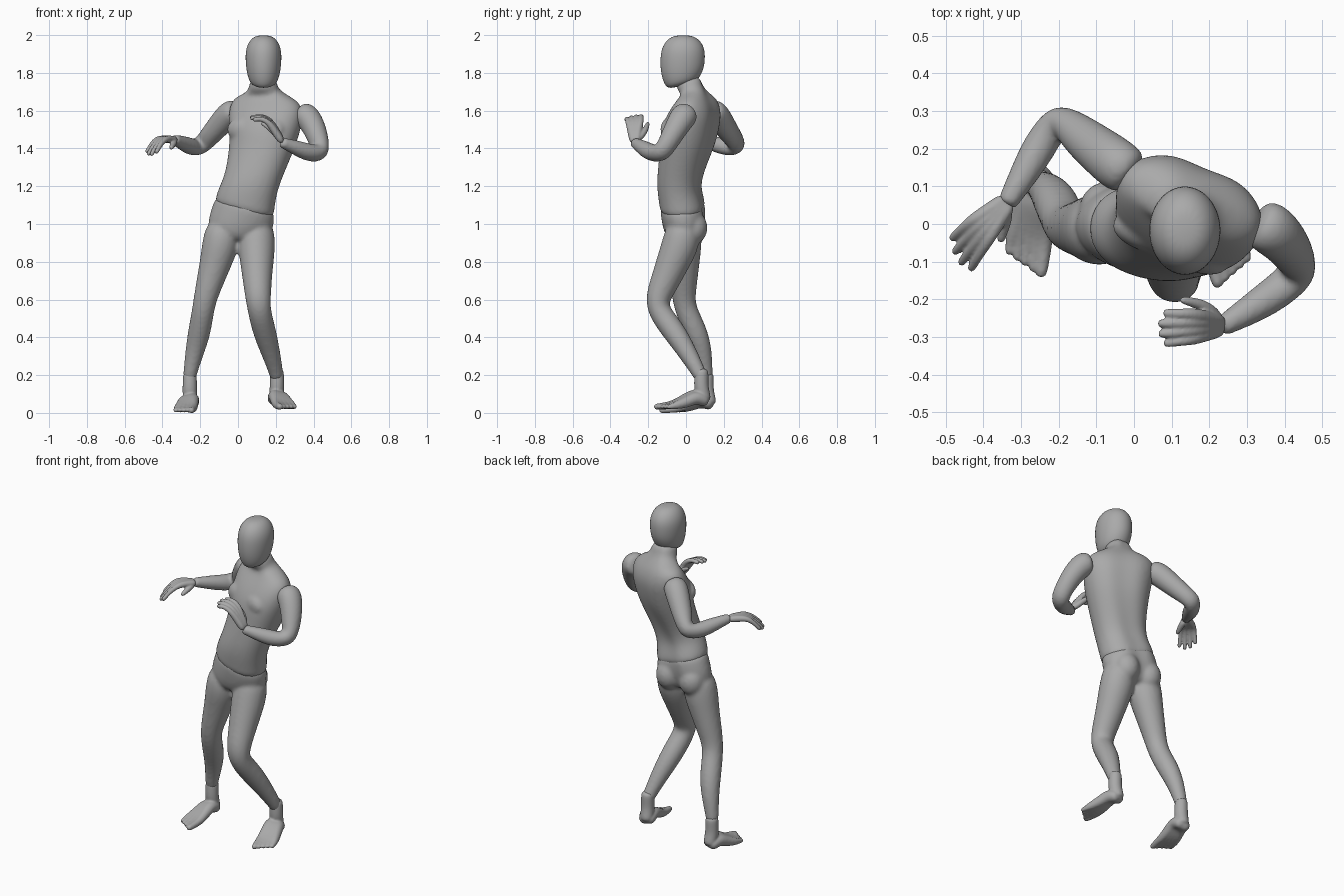
import bpy, bmesh, math
from mathutils import Vector

if "Cube" in bpy.data.objects:
    bpy.data.objects.remove(bpy.data.objects["Cube"])

SIDES = 16
grey = bpy.data.materials.new("mannequin grey")
grey.use_nodes = True
colour = (.4, .4, .4, 1)
grey.diffuse_color = colour
grey.node_tree.nodes["Principled BSDF"].inputs["Base Color"].default_value = colour


def skin(bm, rings):
    """Join a list of rings into a closed skin."""
    loops = [[bm.verts.new(p) for p in ring] for ring in rings]
    for a, b in zip(loops, loops[1:]):
        for i in range(SIDES):
            j = (i + 1) % SIDES
            bm.faces.new((a[i], a[j], b[j], b[i]))
    bm.faces.new(loops[0][::-1])
    bm.faces.new(loops[-1])


def tube(bm, path):
    """Round limb through (x, y, z, radius) stations."""
    pts = [Vector(p[:3]) for p in path]
    rings, u = [], None
    for i, c in enumerate(pts):
        t = (pts[min(i + 1, len(pts) - 1)] - pts[max(i - 1, 0)]).normalized()
        u = t.orthogonal() if u is None else u - t * u.dot(t)
        u.normalize()
        v = t.cross(u)
        r = path[i][3] * 1.03
        angles = [math.tau * k / SIDES for k in range(SIDES)]
        rings.append([c + (u * math.cos(a) + v * math.sin(a)) * r for a in angles])
    skin(bm, rings)


def trunk(bm, stations, groove=0, power=1.0):
    """Oval sections: x, y, z, half width, half depth, yaw, roll, pitch."""
    rings = []
    for x, y, z, w, d, yaw, roll, pitch in stations:
        ring, turn = [], math.radians(yaw)
        for k in range(SIDES):
            a = math.tau * k / SIDES
            c, s = math.cos(a), math.sin(a)
            lx = math.copysign(abs(c) ** power, c) * w * 1.02
            ly = math.copysign(abs(s) ** power, s) * d * 1.02
            if s > .99:  # hollow along the spine
                ly *= 1 - groove
            ring.append(Vector((x + lx * math.cos(turn) - ly * math.sin(turn),
                                y + lx * math.sin(turn) + ly * math.cos(turn),
                                z + roll * lx + pitch * ly)))
        rings.append(ring)
    skin(bm, rings)


def ball(bm, centre, size, yaw=0):
    """Flattened muscle shape."""
    made = bmesh.ops.create_uvsphere(bm, u_segments=16, v_segments=10, radius=1)["verts"]
    turn = math.radians(yaw)
    for v in made:
        x, y, z = (v.co[i] * size[i] for i in range(3))
        v.co = Vector(centre) + Vector((x * math.cos(turn) - y * math.sin(turn),
                                        x * math.sin(turn) + y * math.cos(turn), z))


def finish(name, bm, voxel=None, smooth=4):
    """Make the object; a voxel size blends overlapping pieces into one skin."""
    bmesh.ops.recalc_face_normals(bm, faces=bm.faces)
    mesh = bpy.data.meshes.new(name)
    bm.to_mesh(mesh)
    bm.free()
    mesh.materials.append(grey)
    for p in mesh.polygons:
        p.use_smooth = True
    ob = bpy.data.objects.new(name, mesh)
    bpy.context.collection.objects.link(ob)
    sub = ob.modifiers.new("round", 'SUBSURF')
    sub.levels = sub.render_levels = 2
    if voxel:
        blend = ob.modifiers.new("blend", 'REMESH')
        blend.mode = 'VOXEL'
        blend.voxel_size = voxel
        blend.use_smooth_shade = True
        soft = ob.modifiers.new("soften", 'SMOOTH')
        soft.factor = .5
        soft.iterations = smooth


# Head
bm = bmesh.new()
trunk(bm, [(.135, -.015, 1.733, .052, .07, 0, 0, .3),
           (.135, -.02, 1.757, .077, .094, 0, 0, .25),
           (.135, -.02, 1.81, .09, .114, 0, 0, .1),
           (.135, -.018, 1.87, .096, .119, 0, 0, 0),
           (.135, -.015, 1.93, .094, .115, 0, 0, 0),
           (.135, -.015, 1.978, .07, .086, 0, 0, 0),
           (.135, -.015, 2, .033, .04, 0, 0, 0)])
finish("head", bm)

# Torso with neck and chest muscles
bm = bmesh.new()
trunk(bm, [(.03, -.013, 1.05, .155, .12, -8, -.26, 0),
           (.037, -.018, 1.11, .156, .122, -8, -.24, 0),
           (.055, -.035, 1.18, .148, .115, -10, -.2, 0),
           (.08, -.03, 1.25, .15, .12, -14, -.12, 0),
           (.105, -.012, 1.33, .162, .128, -18, -.08, 0),
           (.13, .01, 1.42, .178, .138, -22, -.05, 0),
           (.14, .022, 1.5, .194, .143, -22, -.05, 0),
           (.147, .04, 1.57, .204, .132, -22, -.05, 0),
           (.15, .052, 1.63, .2, .104, -22, -.05, 0),
           (.147, .056, 1.668, .165, .078, -22, -.04, 0),
           (.138, .045, 1.695, .098, .068, -15, 0, .1),
           (.134, .02, 1.725, .074, .07, 0, 0, .2),
           (.134, .01, 1.78, .068, .066, 0, 0, .2)], groove=.14, power=.92)
for px, py in ((.17, -.085), (.02, -.025)):
    ball(bm, (px, py, 1.5), (.085, .045, .065), -22)
finish("torso", bm, .01, 6)

# Hips and legs in one skin
bm = bmesh.new()
trunk(bm, [(.037, -.017, 1.125, .15, .118, -8, -.26, 0),
           (.03, -.013, 1.07, .162, .122, -8, -.22, 0),
           (.015, -.008, 1.01, .174, .12, -4, -.12, 0),
           (.008, -.01, .95, .165, .105, 0, 0, 0),
           (.005, -.01, .905, .09, .075, 0, 0, 0)], groove=.22)
for px in (.088, -.07):
    ball(bm, (px, .038, .98), (.078, .078, .09))
tube(bm, [(.1, -.005, 1.02, .085), (.098, -.025, .9, .1), (.1, -.068, .8, .088),
          (.102, -.11, .7, .076), (.107, -.153, .6, .066), (.113, -.143, .535, .06),
          (.14, -.062, .43, .062), (.173, .008, .32, .05), (.203, .07, .21, .037),
          (.207, .085, .175, .035)])
tube(bm, [(-.073, -.01, 1.02, .085), (-.09, -.015, .9, .099), (-.117, -.012, .8, .084),
          (-.147, -.012, .7, .072), (-.175, -.012, .6, .06), (-.187, .005, .53, .058),
          (-.206, .058, .42, .06), (-.23, .09, .32, .049), (-.254, .105, .21, .036),
          (-.256, .11, .175, .034)])
finish("hips_and_legs", bm, .011, 5)

# Arms
bm = bmesh.new()
tube(bm, [(0, .125, 1.6, .06), (-.04, .155, 1.593, .07), (-.098, .2, 1.525, .062),
          (-.155, .245, 1.46, .053), (-.2, .28, 1.41, .048), (-.242, .222, 1.405, .047),
          (-.285, .145, 1.425, .04), (-.33, .067, 1.444, .028), (-.34, .05, 1.446, .026)])
finish("right_arm", bm, .009, 3)
bm = bmesh.new()
tube(bm, [(.32, .01, 1.585, .06), (.362, -.01, 1.578, .072), (.402, -.048, 1.515, .062),
          (.428, -.09, 1.44, .054), (.44, -.13, 1.372, .05), (.377, -.183, 1.375, .048),
          (.305, -.23, 1.405, .039), (.24, -.268, 1.428, .028), (.23, -.274, 1.436, .026)])
finish("left_arm", bm, .009, 3)


def hand(name, wrist, knuckle, mid, tip, step, spread, thumb):
    """Four fingers run from the wrist, little to index, plus a thumb."""
    bm = bmesh.new()
    wrist, knuckle, mid, tip, step, spread = map(
        Vector, (wrist, knuckle, mid, tip, step, spread))
    for i, reach in enumerate((.82, 1, 1.06, .95)):
        k = i - 1.5
        root = knuckle + step * k
        bend = root.lerp(mid + (step + spread) * k / 2, reach)
        end = root.lerp(tip + spread * k, reach)
        path = [(wrist + step * k * .3, .019), (wrist.lerp(root, .55), .02),
                (root, .016), (bend, .0125), (bend.lerp(end, .7), .0115), (end, .01)]
        tube(bm, [(*p, r) for p, r in path])
    tube(bm, thumb)
    finish(name, bm, .0045, 3)


# Hands
hand("right_hand", (-.332, .063, 1.445), (-.405, -.012, 1.452), (-.437, -.05, 1.42),
     (-.468, -.09, 1.365), (.015, -.016, 0), (.02, -.025, .003),
     [(-.338, .045, 1.442, .019), (-.342, .005, 1.425, .017),
      (-.35, -.025, 1.41, .013), (-.355, -.05, 1.4, .01)])
hand("left_hand", (.237, -.27, 1.43), (.165, -.272, 1.545), (.12, -.275, 1.568),
     (.066, -.278, 1.56), (.002, .022, .004), (.004, .028, .004),
     [(.228, -.258, 1.445, .019), (.195, -.222, 1.485, .017),
      (.16, -.208, 1.515, .013), (.12, -.2, 1.538, .01)])


def foot(name, ankle, forward, inner, lift):
    """Heel, instep and five toes laid out along the forward direction."""
    bm = bmesh.new()
    f = Vector((*forward, 0)).normalized()
    side = Vector((-f.y, f.x, 0))
    if side.x * inner < 0:
        side = -side

    def at(u, v, z, r):
        p = Vector((*ankle, lift)) + side * u + f * v
        return (p.x, p.y, p.z + z, r)

    tube(bm, [at(0, 0, .22, .035), at(0, 0, .18, .037), at(0, .003, .12, .038),
              at(0, -.01, .07, .038), at(0, -.018, .037, .034)])
    for i in range(5):
        u = (i - 2) * .021
        length = .175 + .011 * i
        big = .004 if i == 4 else 0
        tube(bm, [at(u * .3, -.035, .036, .033), at(u * .4, .03, .07 + .003 * i, .038),
                  at(u * .7, .085, .04 + .003 * i, .03), at(u, .145, .023, .022),
                  at(u * 1.1, length, .016, .013 + big),
                  at(u * 1.1, length + .03, .013, .011 + big)])
    finish(name, bm, .006, 3)


# Feet
foot("right_foot", (-.255, .11), (-.045, -.28), 1, 0)
foot("left_foot", (.206, .082), (.075, -.28), -1, .018)
